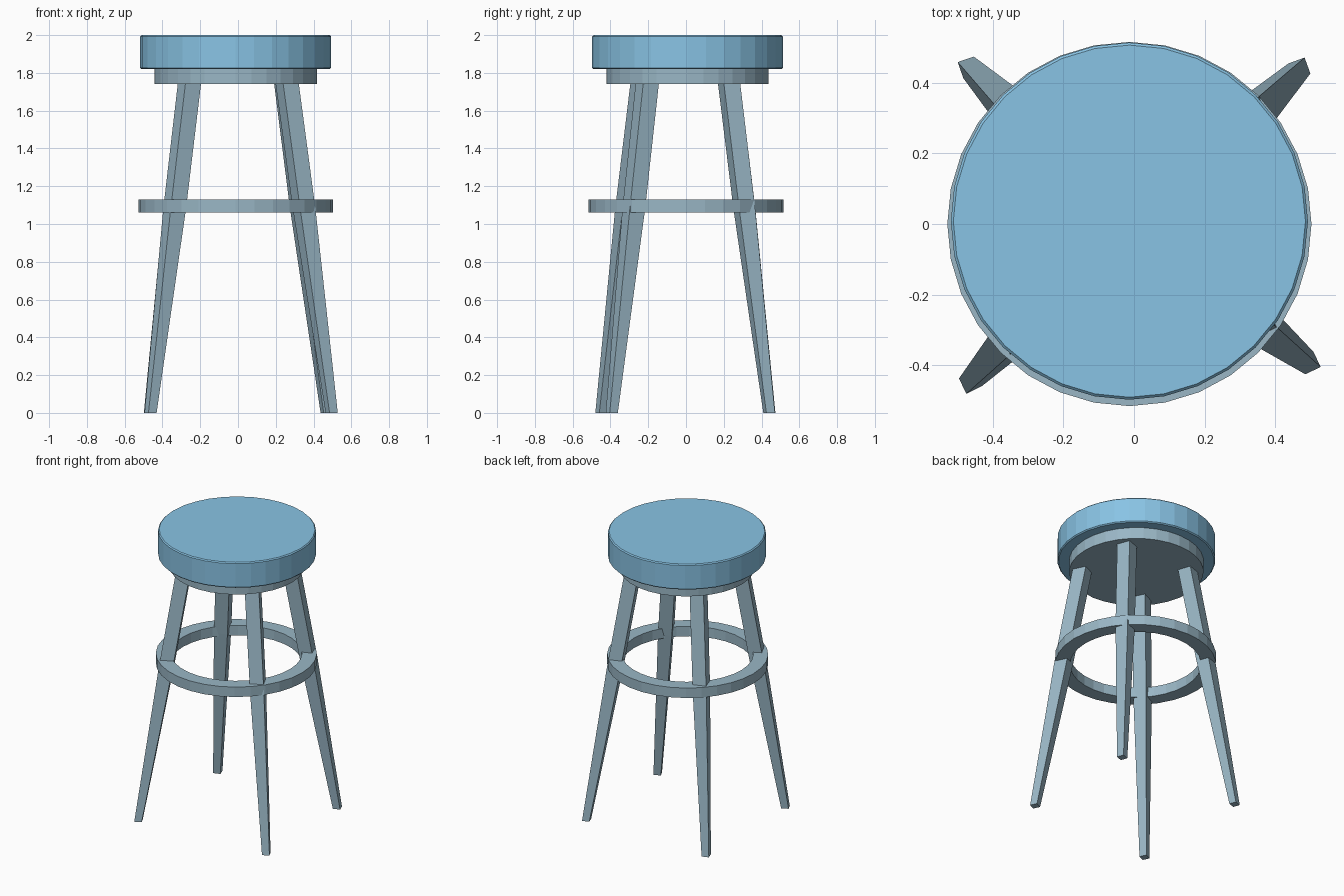
import bpy, bmesh
from math import cos, sin, radians, pi
from mathutils import Vector

if "Cube" in bpy.data.objects:
    bpy.data.objects.remove(bpy.data.objects["Cube"])

SIDES = 32
CX, CY = -0.013, 0.008


def material(name, color):
    m = bpy.data.materials.new(name)
    m.diffuse_color = color
    m.use_nodes = True
    m.node_tree.nodes["Principled BSDF"].inputs["Base Color"].default_value = m.diffuse_color
    return m


cushion_blue = material("cushion_blue", (0.25, 0.55, 0.78, 1))
frame_blue = material("frame_grey_blue", (0.32, 0.47, 0.56, 1))


def loft(name, loops, mat, caps=True, closed=False):
    """Bridge a stack of equal-length vertex loops into one mesh."""
    bm = bmesh.new()
    rows = [[bm.verts.new(p) for p in loop] for loop in loops]
    pairs = list(zip(rows, rows[1:]))
    if closed:
        pairs.append((rows[-1], rows[0]))
    for a, b in pairs:
        n = len(a)
        for i in range(n):
            j = (i + 1) % n
            bm.faces.new((a[i], a[j], b[j], b[i]))
    if caps:
        bm.faces.new(rows[0][::-1])
        bm.faces.new(rows[-1])
    bmesh.ops.recalc_face_normals(bm, faces=bm.faces)
    mesh = bpy.data.meshes.new(name)
    bm.to_mesh(mesh)
    bm.free()
    mesh.materials.append(mat)
    ob = bpy.data.objects.new(name, mesh)
    bpy.context.collection.objects.link(ob)
    return ob


def circle(r, z, cy=CY):
    return [(CX + r * cos(2 * pi * i / SIDES), cy + r * sin(2 * pi * i / SIDES), z)
            for i in range(SIDES)]


def square(center, size, angle):
    r = size / 2 ** 0.5
    return [(center.x + r * cos(angle + pi / 4 + k * pi / 2),
             center.y + r * sin(angle + pi / 4 + k * pi / 2), center.z)
            for k in range(4)]


# Seat cushion with a tiny edge bevel
loft("seat", [circle(r, z) for r, z in
              ((0.498, 1.82), (0.505, 1.827), (0.505, 1.993), (0.498, 2.0))], cushion_blue)

# Smaller plate under the cushion
loft("seat_base", [circle(0.43, 1.74), circle(0.43, 1.82)], frame_blue)

# Foot ring, rectangular in section
loft("foot_ring", [circle(r, z, 0.0) for r, z in
                   ((0.42, 1.06), (0.515, 1.06), (0.515, 1.13), (0.42, 1.13))],
     frame_blue, caps=False, closed=True)

# Splayed legs: straight above the ring, tapering below it
LEGS = {  # foot xy, top xy, section rotation in degrees
    "front_left_leg": ((-0.463, -0.448), (-0.257, -0.233), 26),
    "front_right_leg": ((0.496, -0.393), (0.26, -0.205), 26),
    "back_right_leg": ((0.468, 0.44), (0.25, 0.228), 20),
    "back_left_leg": ((-0.468, 0.443), (-0.257, 0.228), 19),
}
for name, (foot, top, deg) in LEGS.items():
    a, b = Vector((*foot, 0)), Vector((*top, 1.745))
    loft(name, [square(a.lerp(b, t), s, radians(deg))
                for t, s in ((0, 0.048), (0.62, 0.09), (1, 0.092))], frame_blue)
